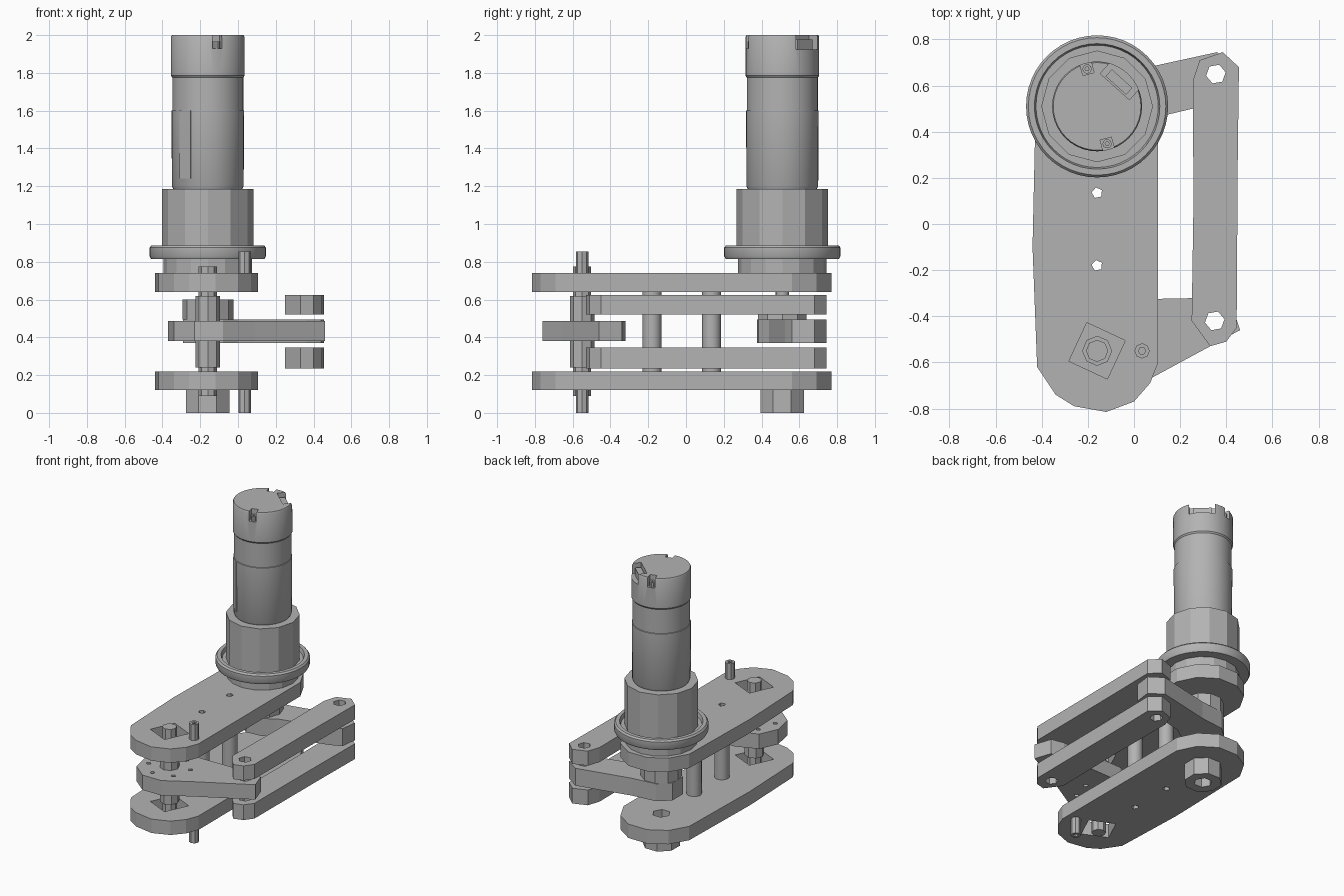
import bpy, bmesh
from math import sin, cos, pi, radians
from mathutils import Matrix, Vector

if "Cube" in bpy.data.objects:
    bpy.data.objects.remove(bpy.data.objects["Cube"])

grey = bpy.data.materials.new("machined grey")
grey.use_nodes = True
grey.diffuse_color = (0.45, 0.45, 0.45, 1)
grey.node_tree.nodes["Principled BSDF"].inputs["Base Color"].default_value = (0.45, 0.45, 0.45, 1)

MOTOR = (-0.16, 0.51)
OUTPUT = (-0.16, -0.55)
PIN_BACK = (0.355, 0.65)
PIN_FRONT = (0.35, -0.42)
POSTS = [(-0.16, -0.18), (-0.16, 0.135)]


def add(name, mesh):
    ob = bpy.data.objects.new(name, mesh)
    bpy.context.collection.objects.link(ob)
    mesh.materials.clear()
    mesh.materials.append(grey)
    return ob


def ring(centre, r, n, turn=0):
    return [(centre[0] + r * cos(2 * pi * i / n + radians(turn)),
             centre[1] + r * sin(2 * pi * i / n + radians(turn))) for i in range(n)]


def slab(name, outline, z0, z1, holes=()):
    """Flat outline with holes, extruded between two heights."""
    curve = bpy.data.curves.new(name, 'CURVE')
    curve.dimensions = '2D'
    curve.fill_mode = 'BOTH'
    curve.extrude = (z1 - z0) / 2
    for loop in [outline, *holes]:
        spline = curve.splines.new('POLY')
        spline.points.add(len(loop) - 1)
        for p, (x, y) in zip(spline.points, loop):
            p.co = (x, y, 0, 1)
        spline.use_cyclic_u = True
    temp = bpy.data.objects.new(name, curve)
    mesh = bpy.data.meshes.new_from_object(temp)
    bpy.data.objects.remove(temp)
    bm = bmesh.new()
    bm.from_mesh(mesh)
    bmesh.ops.remove_doubles(bm, verts=bm.verts, dist=1e-5)
    bmesh.ops.translate(bm, verts=bm.verts, vec=(0, 0, (z0 + z1) / 2))
    bmesh.ops.recalc_face_normals(bm, faces=bm.faces)
    for f in bm.faces:
        f.smooth = False
    bm.to_mesh(mesh)
    bm.free()
    return add(name, mesh)


def lathe(name, profile, centre, n=48, smooth=True):
    """Closed (radius, height) profile turned about a vertical axis."""
    bm = bmesh.new()
    verts = [bm.verts.new((r, 0, z)) for r, z in profile]
    edges = [bm.edges.new(pair) for pair in zip(verts, verts[1:])]
    bmesh.ops.spin(bm, geom=verts + edges, axis=(0, 0, 1), cent=(0, 0, 0),
                   angle=2 * pi, steps=n, use_duplicate=False)
    bmesh.ops.remove_doubles(bm, verts=bm.verts, dist=1e-5)
    bmesh.ops.recalc_face_normals(bm, faces=bm.faces)
    bmesh.ops.translate(bm, verts=bm.verts, vec=(*centre, 0))
    mesh = bpy.data.meshes.new(name)
    bm.to_mesh(mesh)
    bm.free()
    ob = add(name, mesh)
    if smooth:
        bpy.ops.object.select_all(action='DESELECT')
        ob.select_set(True)
        bpy.context.view_layer.objects.active = ob
        bpy.ops.object.shade_smooth_by_angle(angle=radians(30))
    return ob


def box(name, centre, size, turn=0):
    bm = bmesh.new()
    bmesh.ops.create_cube(bm, size=1, matrix=Matrix.Translation(centre)
                          @ Matrix.Rotation(radians(turn), 4, 'Z')
                          @ Matrix.Diagonal((*size, 1)))
    mesh = bpy.data.meshes.new(name)
    bm.to_mesh(mesh)
    bm.free()
    return add(name, mesh)


def cut(target, cutter):
    mod = target.modifiers.new("cut", 'BOOLEAN')
    mod.operation = 'DIFFERENCE'
    mod.solver = 'EXACT'
    mod.object = cutter
    bpy.context.view_layer.objects.active = target
    bpy.ops.object.modifier_apply(modifier=mod.name)
    bpy.data.objects.remove(cutter)


def around_motor(r, angle, z):
    return Vector((MOTOR[0] + r * cos(radians(angle)), MOTOR[1] + r * sin(radians(angle)), z))


# Top and bottom side plates with rounded ends, bearing openings and post holes
half = [(0.105, -0.6), (0.07, -0.69), (0, -0.77), (-0.12, -0.815), (-0.26, -0.79),
        (-0.34, -0.74), (-0.42, -0.62), (-0.44, -0.1), (-0.425, 0.57), (-0.35, 0.7),
        (-0.23, 0.77), (-0.08, 0.77), (0.04, 0.69), (0.105, 0.56)]
post_holes = [ring(p, 0.024, 5, 30) for p in POSTS]
bearing = ring(OUTPUT, 0.13, 4, 20)
slab("top_plate", half, 0.64, 0.74, [bearing, *post_holes])
slab("bottom_plate", half, 0.12, 0.22,
     [bearing, ring(MOTOR, 0.06, 6), *post_holes])

# Hollow spacer posts
for i, p in enumerate(POSTS):
    lathe(f"spacer_post_{i + 1}", [(0.024, 0.22), (0.05, 0.22), (0.05, 0.64), (0.024, 0.64),
                                  (0.024, 0.22)], p, 16)

# Bearing boss under the motor axis
slab("bottom_boss", ring(MOTOR, 0.125, 8, 22), 0, 0.12, [ring(MOTOR, 0.06, 6)])

# Stop pins on the outer faces of the plates
for name, z0, z1 in (("upper_stop_pin", 0.74, 0.855), ("lower_stop_pin", 0, 0.12)):
    slab(name, ring((0.035, -0.55), 0.033, 8), z0, z1, [ring((0.035, -0.55), 0.016, 6)])

# Parallel link bars
bar = [(0.255, 0.62), (0.285, 0.71), (0.385, 0.745), (0.455, 0.68), (0.45, 0.3),
       (0.445, -0.45), (0.4, -0.51), (0.33, -0.53), (0.25, -0.42), (0.258, 0.1)]
pin_holes = [ring(PIN_BACK, 0.043, 6, 10), ring(PIN_FRONT, 0.043, 6, 10)]
for name, z0, z1 in (("lower_link_bar", 0.235, 0.345), ("upper_link_bar", 0.52, 0.625)):
    slab(name, bar, z0, z1, pin_holes)

# Drive crank under the motor, with hub and shaft
slab("drive_crank", [(0.36, 0.745), (0.455, 0.68), (0.44, 0.56), (0.36, 0.525), (0, 0.44),
                     (-0.08, 0.385), (-0.2, 0.375), (-0.29, 0.45), (-0.29, 0.57),
                     (-0.21, 0.64), (-0.03, 0.66)], 0.37, 0.495, pin_holes[:1])
slab("drive_hub", ring(MOTOR, 0.135, 10), 0.495, 0.6)
lathe("drive_shaft", [(0, 0.59), (0.035, 0.59), (0.035, 0.7), (0, 0.7)], MOTOR, 16)

# Output crank with a ring of bolt holes
bolts = [ring((x, y), 0.018, 4) for x, y in ring(OUTPUT, 0.145, 6, 15)]
slab("output_crank", [(0.46, -0.46), (0.42, -0.34), (0.33, -0.32), (0.08, -0.325),
                      (-0.16, -0.33), (-0.31, -0.39), (-0.37, -0.52), (-0.34, -0.67),
                      (-0.23, -0.76), (-0.08, -0.76), (0.09, -0.66)],
     0.38, 0.487, [pin_holes[1], *bolts])

# Output shaft with thicker spacers between the plates
lathe("output_shaft", [(0, 0.09), (0.048, 0.09), (0.048, 0.24), (0.065, 0.24), (0.065, 0.62),
                       (0.048, 0.62), (0.048, 0.775), (0, 0.775)], OUTPUT, 8, False)

# Motor mount: neck, lipped flange and faceted gear housing
lathe("mount_neck", [(0, 0.74), (0.235, 0.74), (0.235, 0.82), (0, 0.82)], MOTOR, 16, False)
lathe("mount_flange", [(0, 0.815), (0.3, 0.815), (0.308, 0.83), (0.308, 0.875), (0.298, 0.887),
                       (0.272, 0.887), (0.265, 0.86), (0, 0.86)], MOTOR, 48)
lathe("gear_housing", [(0, 0.85), (0.242, 0.85), (0.242, 1.185), (0, 1.185)], MOTOR, 12, False)

# Motor body with shallow seams between its sections
motor = lathe("motor_body", [(0, 1.18), (0.18, 1.18), (0.19, 1.2), (0.192, 1.6), (0.188, 1.602),
                             (0.188, 1.775), (0.195, 1.785), (0.195, 1.99), (0.19, 2.0),
                             (0, 2.0)], MOTOR, 40)
cut(motor, box("socket_cutter", around_motor(0.18, 48, 1.99), (0.13, 0.17, 0.13), 48))
for angle in (-75, 105):
    cut(motor, box("screw_cutter", around_motor(0.18, angle, 1.99), (0.07, 0.05, 0.12), angle))
    spot = around_motor(0.168, angle, 0)[:2]
    slab("cap_screw", ring(spot, 0.02, 10), 1.92, 1.965, [ring(spot, 0.009, 6)])
box("socket_block", around_motor(0.142, 48, 1.95), (0.04, 0.12, 0.055), 48)

# Thin side panel on the motor
box("side_panel", around_motor(0.187, 231, 1.42), (0.009, 0.075, 0.36), 231)
